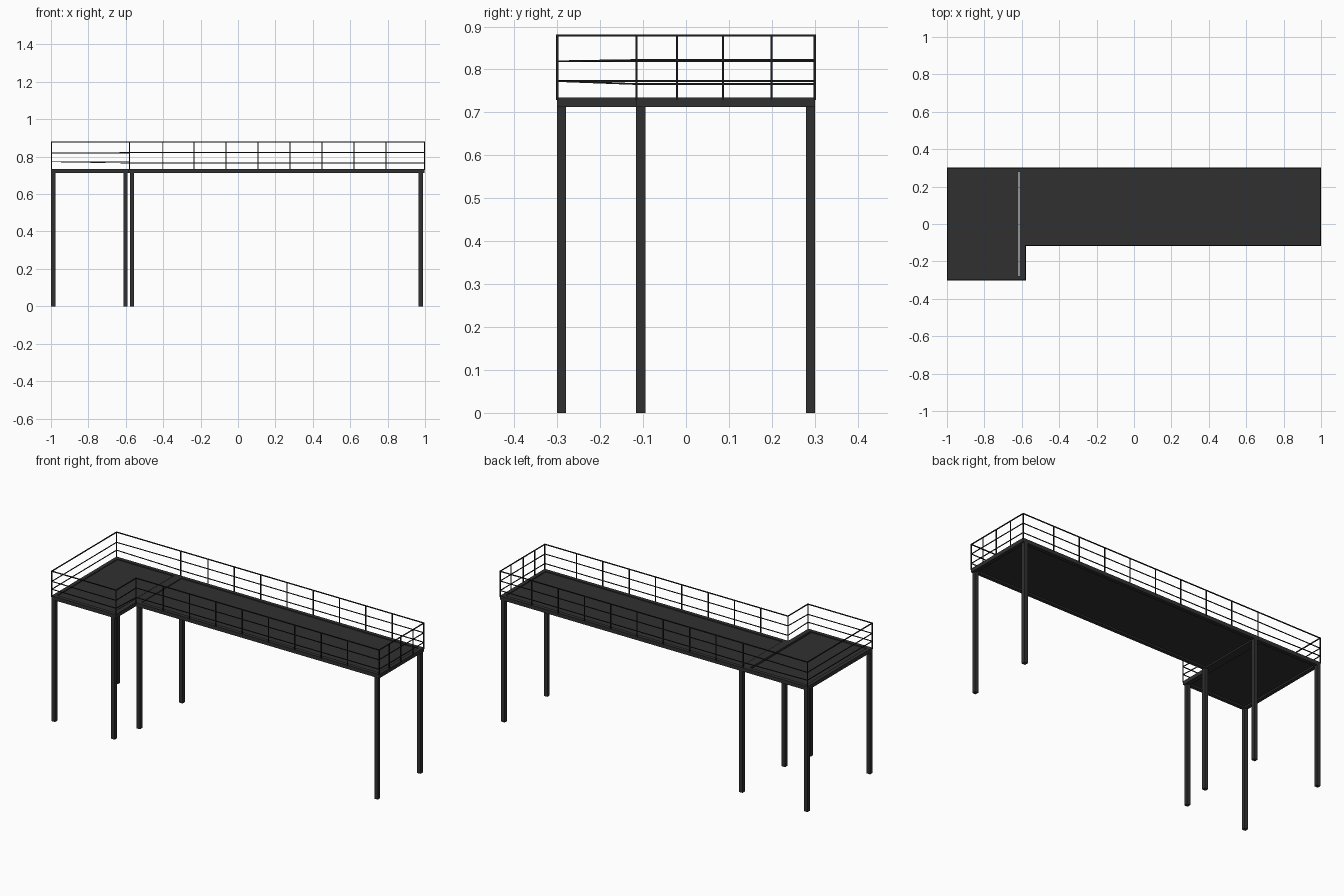
import bpy
import bmesh
from mathutils import Vector, Matrix

if "Cube" in bpy.data.objects:
    bpy.data.objects.remove(bpy.data.objects["Cube"])


def material(name, v):
    m = bpy.data.materials.new(name)
    m.diffuse_color = (v, v, v, 1)
    m.use_nodes = True
    m.node_tree.nodes["Principled BSDF"].inputs["Base Color"].default_value = m.diffuse_color
    return m


DARK = material("dark_steel", 0.03)
BLACK = material("black_rail", 0.012)


def finish(bm, name, mat):
    me = bpy.data.meshes.new(name)
    bm.to_mesh(me)
    bm.free()
    me.materials.append(mat)
    ob = bpy.data.objects.new(name, me)
    bpy.context.collection.objects.link(ob)


def add_box(bm, x0, x1, y0, y1, z0, z1):
    mat = (Matrix.Translation(((x0 + x1) / 2, (y0 + y1) / 2, (z0 + z1) / 2))
           @ Matrix.Diagonal((x1 - x0, y1 - y0, z1 - z0, 1)))
    bmesh.ops.create_cube(bm, size=1, matrix=mat)


def add_bar(bm, a, b, w):
    """Square bar between two points, overlapping slightly at the ends."""
    a, b = Vector(a), Vector(b)
    d = b - a
    rot = d.to_track_quat('Z', 'Y').to_matrix().to_4x4()
    mat = (Matrix.Translation((a + b) / 2) @ rot
           @ Matrix.Diagonal((w, w, d.length + w, 1)))
    bmesh.ops.create_cube(bm, size=1, matrix=mat)


Z0, Z1 = 0.713, 0.735      # deck frame bottom and top
TOP = 0.879                # handrail height
W = 0.022                  # beam and leg width


# Deck frames with recessed floor plates
def deck(name, x0, x1, y0, y1, wl, wr, gap=0.0):
    bm = bmesh.new()
    add_box(bm, x0, x1, y0, y0 + W, Z0, Z1)
    add_box(bm, x0, x1, y1 - W, y1, Z0, Z1)
    add_box(bm, x0, x0 + wl, y0 + W, y1 - W, Z0, Z1)
    add_box(bm, x1 - wr, x1, y0 + W, y1 - W, Z0, Z1)
    finish(bm, name + "_frame", DARK)
    bm = bmesh.new()
    add_box(bm, x0 + wl, x1 - wr - gap, y0 + W, y1 - W, 0.722, 0.730)
    finish(bm, name + "_floor", DARK)


deck("landing", -0.999, -0.583, -0.301, 0.301, W, 0.028, 0.007)
deck("walkway", -0.583, 0.997, -0.115, 0.301, W, W)

# Legs
legs = {
    "landing_front_left_leg": (-0.988, -0.290),
    "landing_front_right_leg": (-0.601, -0.290),
    "landing_back_left_leg": (-0.988, 0.290),
    "walkway_front_left_leg": (-0.566, -0.105),
    "walkway_back_left_leg": (-0.566, 0.290),
    "walkway_front_right_leg": (0.977, -0.105),
    "walkway_back_right_leg": (0.977, 0.290),
}
for name, (x, y) in legs.items():
    bm = bmesh.new()
    add_box(bm, x - W / 2, x + W / 2, y - W / 2, y + W / 2, 0, Z0)
    finish(bm, name, DARK)

# Railing path: corner x, y, then upper and lower middle rail heights
L, H = (0.819, 0.773), (0.822, 0.766)
path = [
    (-0.998, -0.300, *L), (-0.581, -0.300, *L), (-0.581, -0.115, *H),
    (0.996, -0.115, *H), (0.996, 0.300, *H), (-0.581, 0.300, *H),
    (-0.998, 0.300, *L),
]
for part, w in (("top_handrail", 0.005), ("middle_rails", 0.004)):
    bm = bmesh.new()
    for p, q in zip(path, path[1:] + path[:1]):
        heights = [(TOP, TOP)] if part == "top_handrail" else list(zip(p[2:], q[2:]))
        for za, zb in heights:
            add_bar(bm, (p[0], p[1], za), (q[0], q[1], zb), w)
    finish(bm, part, BLACK)

# Railing posts: corners, long sides, right end
posts = [(p[0], p[1]) for p in path]
for y in (-0.115, 0.300):
    posts += [(-0.405 + 0.1708 * i, y) for i in range(8)]
posts += [(0.996, y) for y in (-0.021, 0.086, 0.199)]
bm = bmesh.new()
for x, y in posts:
    add_bar(bm, (x, y, Z1 - 0.004), (x, y, TOP), 0.005)
finish(bm, "railing_posts", BLACK)
